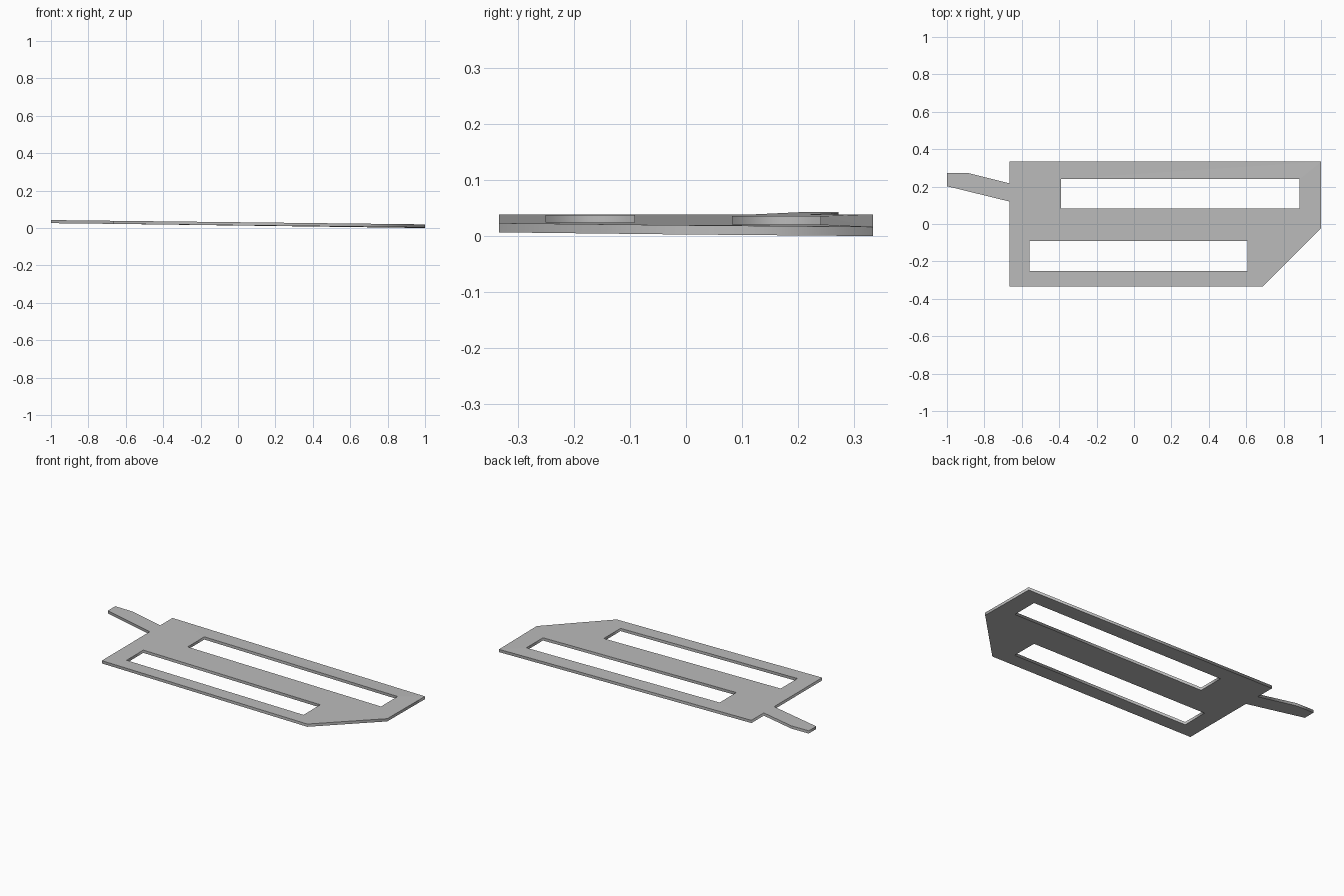
import bpy

cube = bpy.data.objects.get("Cube")
if cube:
    bpy.data.objects.remove(cube, do_unlink=True)

THICKNESS = 0.0165
SLOPE = -0.0115

grey = bpy.data.materials.new("plain grey")
grey.use_nodes = True
colour = (0.5, 0.5, 0.5, 1)
grey.diffuse_color = colour
grey.node_tree.nodes["Principled BSDF"].inputs["Base Color"].default_value = colour


def rectangle(x0, x1, y0, y1):
    return [(x0, y0), (x1, y0), (x1, y1), (x0, y1)]


# Plate outline with clipped corner and side tongue, then the two slots
outline = [(-0.665, -0.333), (0.69, -0.333), (1, -0.022), (1, 0.333),
           (-0.665, 0.333), (-0.665, 0.217), (-0.885, 0.272), (-1, 0.272),
           (-1, 0.202), (-0.665, 0.12)]
loops = [outline,
         rectangle(-0.39, 0.885, 0.083, 0.24),
         rectangle(-0.56, 0.607, -0.25, -0.092)]

# Flat filled profile with thickness
curve = bpy.data.curves.new("plate_profile", "CURVE")
curve.dimensions = "2D"
curve.fill_mode = "BOTH"
curve.extrude = THICKNESS / 2
for points in loops:
    spline = curve.splines.new("POLY")
    spline.points.add(len(points) - 1)
    for point, (x, y) in zip(spline.points, points):
        point.co = (x, y, 0, 1)
    spline.use_cyclic_u = True
profile = bpy.data.objects.new("plate_profile", curve)
bpy.context.collection.objects.link(profile)

# Turn the profile into the slotted plate
graph = bpy.context.evaluated_depsgraph_get()
mesh = bpy.data.meshes.new_from_object(profile.evaluated_get(graph))
bpy.data.objects.remove(profile, do_unlink=True)
mesh.name = "slotted_plate"
mesh.materials.clear()
mesh.materials.append(grey)

# Gentle lean along the length, with the back left corner sagging a little
for v in mesh.vertices:
    v.co.z += 0.023 + SLOPE * v.co.x
    if v.co.x > 0.95 and v.co.y > 0.3:
        v.co.z -= 0.003
lowest = min(v.co.z for v in mesh.vertices)
for v in mesh.vertices:
    v.co.z -= lowest

plate = bpy.data.objects.new("slotted_plate", mesh)
bpy.context.collection.objects.link(plate)
